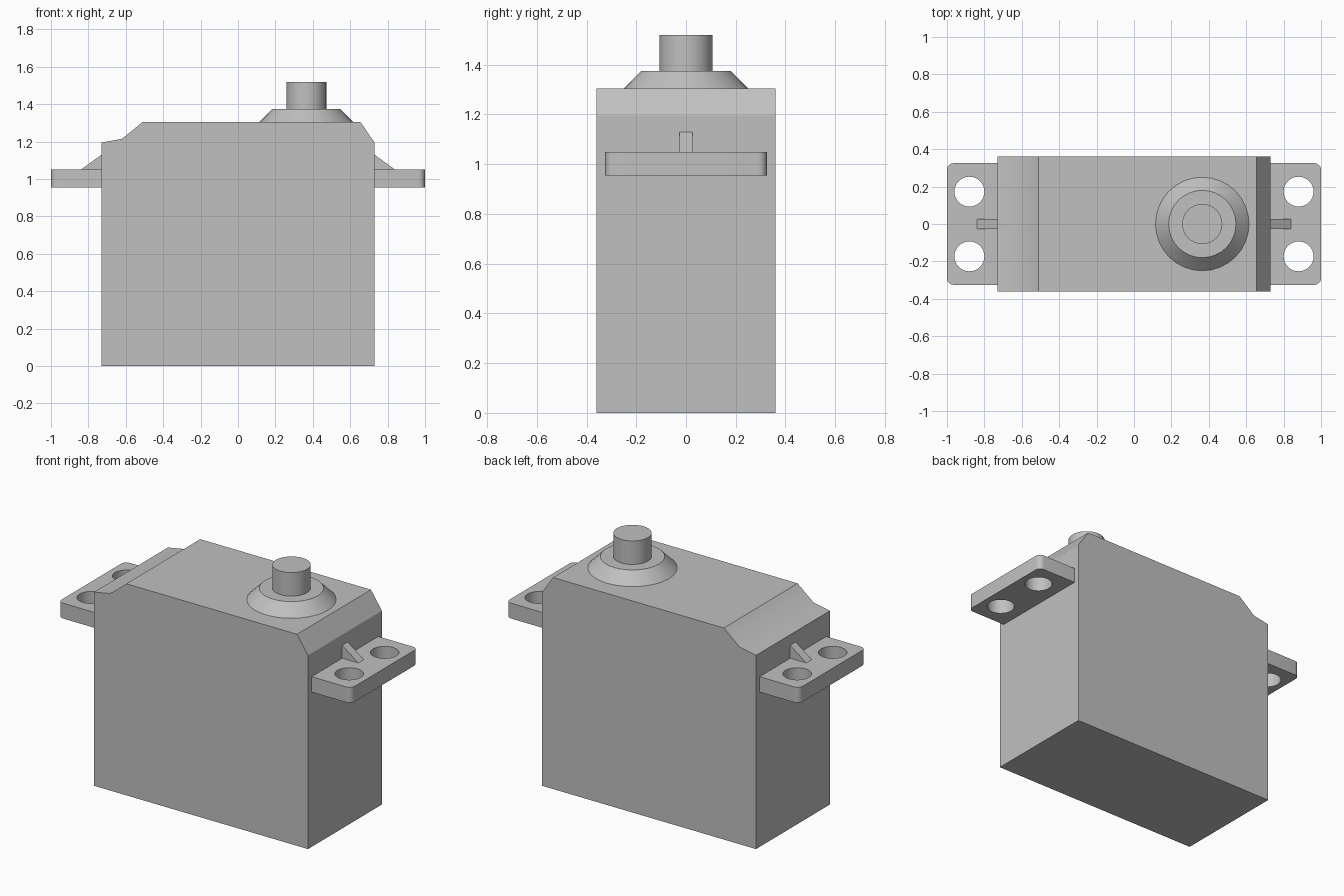
import bpy, bmesh
from math import cos, sin, pi, radians
from mathutils import Vector

cube = bpy.data.objects.get("Cube")
if cube:
    bpy.data.objects.remove(cube, do_unlink=True)

grey = bpy.data.materials.new("plastic_grey")
grey.use_nodes = True
colour = (0.53, 0.53, 0.53, 1)
grey.diffuse_color = colour
grey.node_tree.nodes["Principled BSDF"].inputs["Base Color"].default_value = colour

BODY_X, BODY_Y, BODY_TOP = 0.73, 0.36, 1.305
EAR_Z, EAR_TOP = 0.955, 1.05


def finish(name, bm):
    """Turn a bmesh into a smooth-by-angle object."""
    bmesh.ops.recalc_face_normals(bm, faces=bm.faces[:])
    mesh = bpy.data.meshes.new(name)
    bm.to_mesh(mesh)
    bm.free()
    mesh.materials.append(grey)
    obj = bpy.data.objects.new(name, mesh)
    bpy.context.collection.objects.link(obj)
    bpy.ops.object.select_all(action='DESELECT')
    obj.select_set(True)
    bpy.context.view_layer.objects.active = obj
    bpy.ops.object.shade_smooth_by_angle(angle=radians(30))
    return obj


def extrude(name, loops, offset):
    """Extrude a flat outline, with any further loops as holes."""
    bm = bmesh.new()
    if len(loops) == 1:
        faces = [bm.faces.new([bm.verts.new(p) for p in loops[0]])]
    else:
        edges = []
        for loop in loops:
            vs = [bm.verts.new(p) for p in loop]
            edges += [bm.edges.new((v, vs[i - 1])) for i, v in enumerate(vs)]
        bmesh.ops.triangle_fill(bm, edges=edges, use_beauty=True, normal=(0, 0, 1))
        faces = bm.faces[:]
    new = bmesh.ops.extrude_face_region(bm, geom=faces, use_keep_orig=True)["geom"]
    moved = [g for g in new if isinstance(g, bmesh.types.BMVert)]
    bmesh.ops.translate(bm, verts=moved, vec=Vector(offset))
    return finish(name, bm)


def arc(cx, cy, z, r, start, sweep, steps):
    return [(cx + r * cos(start + sweep * i / steps),
             cy + r * sin(start + sweep * i / steps), z) for i in range(steps)]


def lathe(name, cx, profile, steps=32):
    """Stack rings of the given radius and height, capped at both ends."""
    bm = bmesh.new()
    rings = [[bm.verts.new(p) for p in arc(cx, 0, z, r, 0, 2 * pi, steps)]
             for r, z in profile]
    for low, high in zip(rings, rings[1:]):
        for i in range(steps):
            bm.faces.new((low[i - 1], low[i], high[i], high[i - 1]))
    bm.faces.new(rings[0])
    bm.faces.new(rings[-1])
    return finish(name, bm)


# Housing with chamfered top ends
profile = [(-BODY_X, 0), (BODY_X, 0), (BODY_X, 1.195), (0.655, BODY_TOP),
           (-0.51, BODY_TOP), (-0.62, 1.215), (-BODY_X, 1.195)]
extrude("housing", [[(x, -BODY_Y, z) for x, z in profile]], (0, 2 * BODY_Y, 0))

# Output collar and shaft
lathe("output_collar", 0.365, [(0.25, 1.29), (0.25, BODY_TOP), (0.18, 1.375)])
lathe("output_shaft", 0.365, [(0.107, 1.36), (0.107, 1.52)])

# Mounting ears with rounded outer corners, two holes and a gusset
for side, s in (("left", 1), ("right", -1)):
    r, half = 0.035, 0.325
    outline = [(0.72, -half, EAR_Z)]
    for y, start in ((r - half, -pi / 2), (half - r, 0)):
        outline += arc(1 - r, y, EAR_Z, r, start, pi / 2 * 7 / 6, 7)
    outline.append((0.72, half, EAR_Z))
    holes = [arc(0.88, y, EAR_Z, 0.08, 0, 2 * pi, 32) for y in (-0.173, 0.173)]
    loops = [[(s * x, y, z) for x, y, z in loop] for loop in [outline] + holes]
    extrude(side + "_mounting_ear", loops, (0, 0, EAR_TOP - EAR_Z))

    wedge = [(0.72, 1.04), (0.84, 1.04), (0.84, EAR_TOP), (BODY_X, 1.13), (0.72, 1.13)]
    extrude(side + "_gusset", [[(s * x, -0.027, z) for x, z in wedge]], (0, 0.054, 0))
